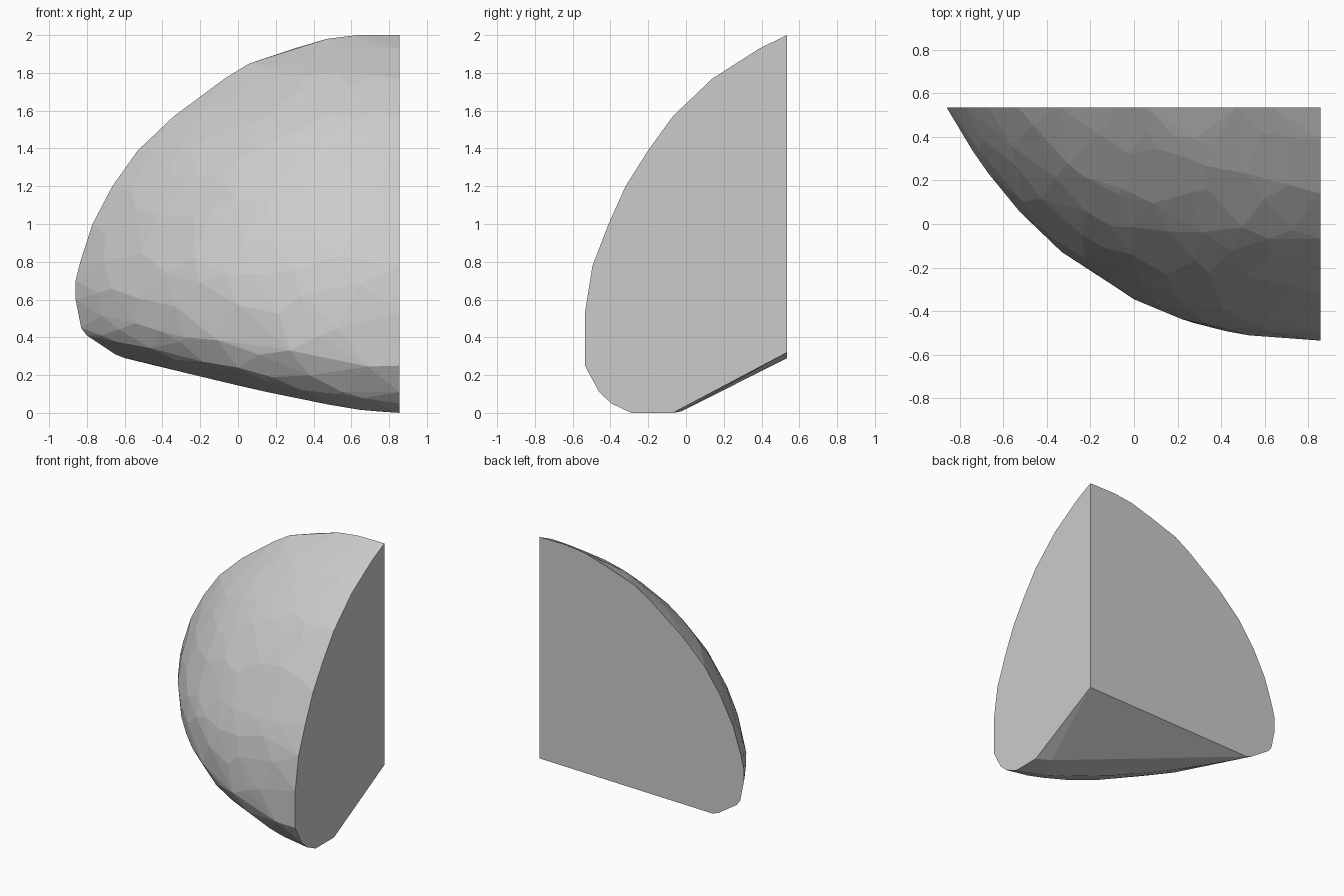
import bpy, bmesh, math, random

if "Cube" in bpy.data.objects:
    bpy.data.objects.remove(bpy.data.objects["Cube"])

random.seed(4)

# Outer corner where the two flat cut faces and the underside meet
CX, CY, CZ = 0.855, 0.535, 0.32
STEPS = 10

# Rings from top to bottom: height on back cut, reach in x,
# height on side cut, reach in y, bulge (control point u, v), height sag
RINGS = [
    (2.00, 0.225, 2.00, 0.0, 0.60, 0.95, 1.0),
    (1.98, 0.385, 1.98, 0.04, 0.60, 0.95, 1.0),
    (1.93, 0.555, 1.93, 0.145, 0.60, 0.95, 1.0),
    (1.85, 0.795, 1.85, 0.27, 0.60, 0.97, 1.0),
    (1.77, 0.925, 1.77, 0.395, 0.62, 0.98, 1.0),
    (1.57, 1.195, 1.57, 0.605, 0.64, 1.0, 1.0),
    (1.39, 1.385, 1.39, 0.735, 0.65, 1.0, 1.0),
    (1.20, 1.52, 1.20, 0.855, 0.66, 1.0, 1.0),
    (1.00, 1.625, 1.00, 0.945, 0.66, 1.0, 1.0),
    (0.80, 1.69, 0.78, 1.03, 0.66, 1.0, 1.1),
    (0.70, 1.715, 0.53, 1.07, 0.66, 1.0, 1.2),
    (0.60, 1.715, 0.25, 1.07, 0.66, 1.0, 1.3),
    (0.45, 1.685, 0.11, 0.995, 0.66, 0.97, 1.3),
    (0.41, 1.655, 0.05, 0.93, 0.64, 0.92, 1.3),
    (0.31, 1.505, 0.00, 0.825, 0.58, 0.75, 1.25),
    (0.29, 1.455, 0.00, 0.605, 0.5, 0.5, 1.0),
]


def ring_at(s):
    """Ring values blended at a fractional ring number."""
    k = min(int(s), len(RINGS) - 2)
    f = s - k
    return [a + (b - a) * f for a, b in zip(RINGS[k], RINGS[k + 1])]


def ring_point(s, t):
    """Point on the arc from the back cut (t=0) to the side cut (t=1)."""
    za, ra, zb, rb, cu, cv, sag = ring_at(s)
    u = (1 - t) ** 2 + 2 * t * (1 - t) * cu
    v = 2 * t * (1 - t) * cv + t * t
    w = max(0.0, (u - 0.05) / 0.95) ** sag
    return CX - ra * u, CY - rb * v, zb + (za - zb) * w


# Rounded rock wedge: convex hull over scattered ring points gives flat facets
bm = bmesh.new()
bm.verts.new((CX, CY, CZ))
last = len(RINGS) - 1
for k in range(len(RINGS)):
    bm.verts.new(ring_point(k, 0))
    bm.verts.new(ring_point(k, 1))
    for j in range(1, STEPS):
        s, t = k, (j + 0.5 * (k % 2) - 0.25) / STEPS
        if 0 < k < last - 1:
            s += random.uniform(-0.45, 0.45)
            t += random.uniform(-0.25, 0.25) / STEPS
        bm.verts.new(ring_point(s, t))
bmesh.ops.remove_doubles(bm, verts=bm.verts, dist=0.001)
bmesh.ops.convex_hull(bm, input=bm.verts)
loose = [v for v in bm.verts if not v.link_faces]
bmesh.ops.delete(bm, geom=loose, context='VERTS')

# Merge nearly level triangles into broader facets
bmesh.ops.dissolve_limit(bm, angle_limit=math.radians(2),
                         verts=bm.verts, edges=bm.edges)
bmesh.ops.recalc_face_normals(bm, faces=bm.faces)

mesh = bpy.data.meshes.new("rock_wedge")
bm.to_mesh(mesh)
bm.free()
rock = bpy.data.objects.new("rock_wedge", mesh)
bpy.context.collection.objects.link(rock)
